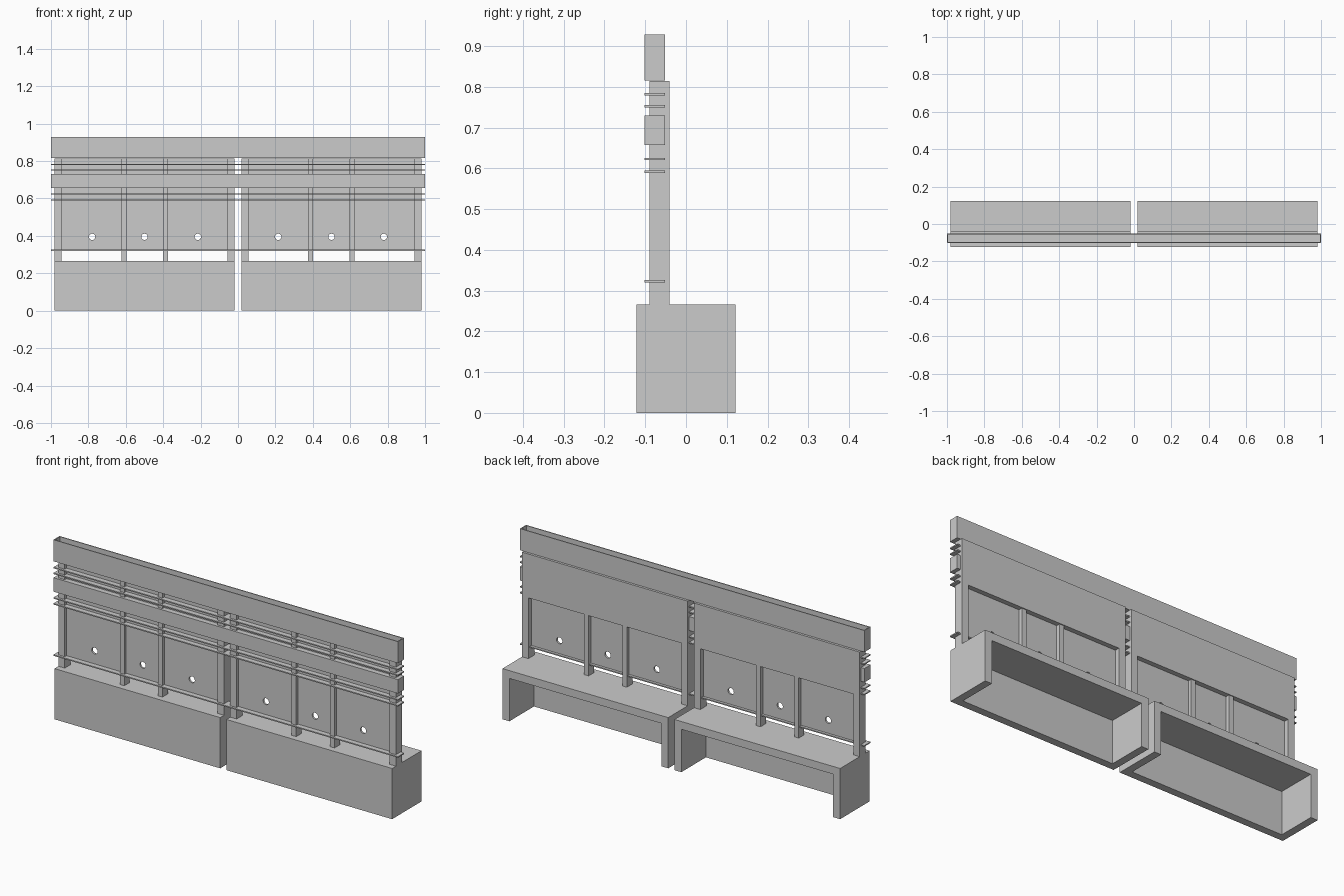
import bpy, bmesh
from mathutils import Matrix, Vector

if "Cube" in bpy.data.objects:
    bpy.data.objects.remove(bpy.data.objects["Cube"])


def finish(name, bm, mirror=False):
    bmesh.ops.recalc_face_normals(bm, faces=bm.faces)
    me = bpy.data.meshes.new(name)
    bm.to_mesh(me)
    bm.free()
    ob = bpy.data.objects.new(name, me)
    bpy.context.collection.objects.link(ob)
    if mirror:
        ob.modifiers.new("Mirror", 'MIRROR')
    return ob


def box(name, x, y, z, mirror=False):
    bm = bmesh.new()
    lo, hi = Vector((x[0], y[0], z[0])), Vector((x[1], y[1], z[1]))
    m = Matrix.Translation((lo + hi) / 2) @ Matrix.Diagonal((*(hi - lo), 1))
    bmesh.ops.create_cube(bm, size=1, matrix=m)
    return finish(name, bm, mirror)


def extrude(name, pts, vec, mirror=False):
    bm = bmesh.new()
    f = bm.faces.new([bm.verts.new(p) for p in pts])
    r = bmesh.ops.extrude_face_region(bm, geom=[f])
    moved = [v for v in r["geom"] if isinstance(v, bmesh.types.BMVert)]
    bmesh.ops.translate(bm, verts=moved, vec=vec)
    bm.normal_update()
    return finish(name, bm, mirror)


def arch(name, x0, x1, t, z0, zi, z1, y0, y1):
    # upside-down U in the xz plane, extruded along y
    prof = [(x0, z0), (x0, z1), (x1, z1), (x1, z0),
            (x1 - t, z0), (x1 - t, zi), (x0 + t, zi), (x0 + t, z0)]
    return extrude(name, [(x, y0, z) for x, z in prof], (0, y1 - y0, 0), True)


# Base boxes, open at the back and underneath
arch("base_shell", 0.018, 0.98, 0.04, 0, 0.225, 0.266, -0.082, 0.122)
box("base_front", (0.018, 0.98), (-0.122, -0.082), (0, 0.266), True)

# Back frame: two end posts joined by a deep header
arch("back_frame", 0.018, 0.98, 0.037, 0.266, 0.585, 0.815, -0.065, -0.04)
for i, x in enumerate(((0.018, 0.055), (0.943, 0.98))):
    box(f"end_post_front_{i}", x, (-0.09, -0.065), (0.266, 0.815), True)

# Intermediate posts
for i, x in enumerate((0.388, 0.61)):
    box(f"middle_post_{i}", (x - 0.013, x + 0.013), (-0.09, -0.045), (0.266, 0.815), True)

# Thin panels with round holes
bm = bmesh.new()
for x in (0.215, 0.5, 0.78):
    m = Matrix.Translation((x, -0.07, 0.395)) @ Matrix.Rotation(1.5707963, 4, 'X')
    bmesh.ops.create_cone(bm, cap_ends=True, segments=16, radius1=0.017,
                          radius2=0.017, depth=0.1, matrix=m)
cutter = finish("hole_cutter", bm)
cutter.hide_render = True
cutter.display_type = 'WIRE'
panel = box("back_panel", (0.05, 0.95), (-0.075, -0.065), (0.326, 0.815))
b = panel.modifiers.new("Holes", 'BOOLEAN')
b.operation = 'DIFFERENCE'
b.solver = 'EXACT'
b.object = cutter
panel.modifiers.new("Mirror", 'MIRROR')

# Full-width thin slats
for i, z in enumerate((0.323, 0.592, 0.623, 0.752, 0.782)):
    box(f"slat_{i}", (-1, 1), (-0.102, -0.051), (z - 0.003, z + 0.003))

# Middle rail
box("middle_rail", (-1, 1), (-0.102, -0.051), (0.657, 0.73))

# Top rail: thin-walled trough, open on top
rail = box("top_rail", (-1, 1), (-0.102, -0.051), (0.816, 0.929))
bm = bmesh.new()
bm.from_mesh(rail.data)
top = max(bm.faces, key=lambda f: f.calc_center_median().z)
bmesh.ops.inset_region(bm, faces=[top], thickness=0.005, use_even_offset=True)
r = bmesh.ops.extrude_face_region(bm, geom=[top])
bmesh.ops.translate(bm, vec=(0, 0, -0.107),
                    verts=[v for v in r["geom"] if isinstance(v, bmesh.types.BMVert)])
if top.is_valid:
    bmesh.ops.delete(bm, geom=[top], context='FACES_ONLY')
bmesh.ops.recalc_face_normals(bm, faces=bm.faces)
bm.to_mesh(rail.data)
bm.free()
